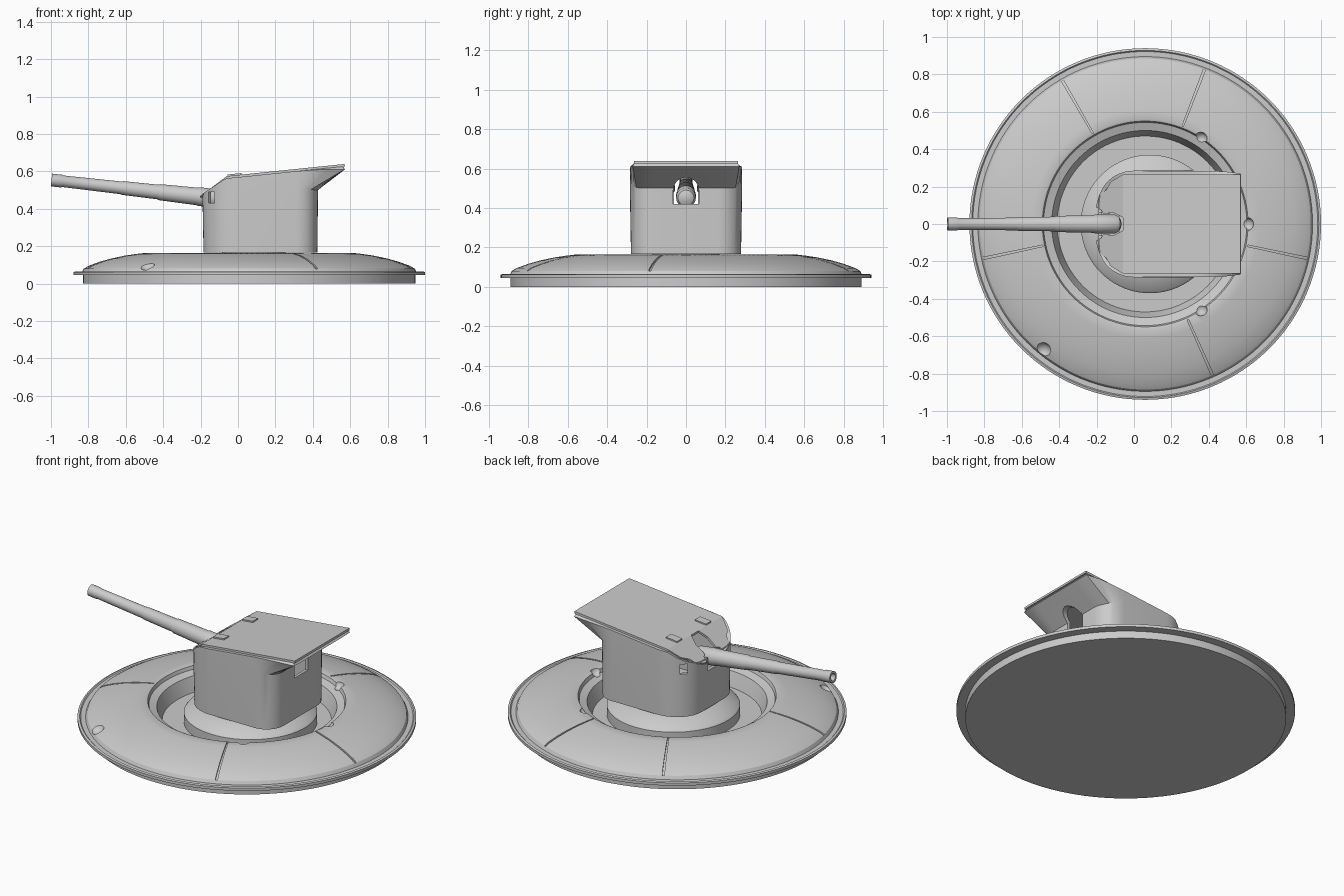
import bpy, bmesh
from math import sin, cos, tan, pi, radians
from mathutils import Vector

if "Cube" in bpy.data.objects:
    bpy.data.objects.remove(bpy.data.objects["Cube"])

grey = bpy.data.materials.new("weathered_grey")
grey.use_nodes = True
grey.diffuse_color = (0.6, 0.6, 0.6, 1)
grey.node_tree.nodes["Principled BSDF"].inputs["Base Color"].default_value = (0.6, 0.6, 0.6, 1)


def finish(name, bm, recalc=True):
    if recalc:
        bmesh.ops.recalc_face_normals(bm, faces=bm.faces[:])
    mesh = bpy.data.meshes.new(name)
    bm.to_mesh(mesh)
    bm.free()
    mesh.materials.append(grey)
    obj = bpy.data.objects.new(name, mesh)
    bpy.context.collection.objects.link(obj)
    return obj


def loft(bm, rings, cap_start=True, cap_end=True):
    """Skin closed rings of points, one after another."""
    vr = [[bm.verts.new(p) for p in ring] for ring in rings]
    for a, b in zip(vr, vr[1:]):
        for i in range(len(a)):
            j = (i + 1) % len(a)
            bm.faces.new((a[i], a[j], b[j], b[i]))
    if cap_start:
        bm.faces.new(vr[0][::-1])
    if cap_end:
        bm.faces.new(vr[-1])


def lathe(name, profile, centre_x=0, steps=128):
    bm = bmesh.new()
    loft(bm, [[(centre_x + r * cos(2 * pi * i / steps), r * sin(2 * pi * i / steps), z)
               for i in range(steps)] for r, z in profile])
    return finish(name, bm)


def activate(obj):
    bpy.ops.object.select_all(action='DESELECT')
    obj.select_set(True)
    bpy.context.view_layer.objects.active = obj


def cut(obj, bm):
    cutter = finish(obj.name + "_cutter", bm)
    cutter.hide_render = True
    mod = obj.modifiers.new("cut", 'BOOLEAN')
    mod.operation, mod.solver, mod.object = 'DIFFERENCE', 'EXACT', cutter
    activate(obj)
    bpy.ops.object.modifier_apply(modifier=mod.name)
    bpy.data.objects.remove(cutter)


def thicken(obj, amount):
    mod = obj.modifiers.new("thickness", 'SOLIDIFY')
    mod.thickness, mod.offset = amount, -1
    activate(obj)
    bpy.ops.object.modifier_apply(modifier=mod.name)


def smooth(obj, angle=30):
    activate(obj)
    bpy.ops.object.shade_smooth_by_angle(angle=radians(angle))


def sphere(bm, p, r):
    geom = bmesh.ops.create_uvsphere(bm, u_segments=16, v_segments=10, radius=r)
    bmesh.ops.translate(bm, verts=geom["verts"], vec=p)


# Round base with rim, domed armour ring and sunken well
BX = 0.06
dome = [(0.885, 0.08), (0.86, 0.095), (0.80, 0.117), (0.74, 0.134), (0.67, 0.149),
        (0.61, 0.158), (0.56, 0.164)]
base = lathe("base", [(0.89, 0), (0.89, 0.045), (0.94, 0.045), (0.94, 0.062), (0.928, 0.066),
                      (0.922, 0.06), (0.895, 0.06)] + dome +
             [(0.55, 0.16), (0.543, 0.14), (0.50, 0.125), (0.48, 0.07), (0.47, 0.04)], BX)

# Radial seams, rim notches and a dent in the armour ring
bm = bmesh.new()
band = [(r, z + 0.03) for r, z in dome] + [(r, z - 0.01) for r, z in reversed(dome)]
for deg in (120, 69, -12, -66, -168):
    loft(bm, [[(BX + r * cos(a), r * sin(a), z) for r, z in band]
              for a in (radians(deg) - 0.007, radians(deg) + 0.007)])
for deg in (57, 0, -57):
    sphere(bm, (BX + 0.545 * cos(radians(deg)), 0.545 * sin(radians(deg)), 0.165), 0.035)
sphere(bm, (-0.49, -0.68, 0.12), 0.05)
sphere(bm, (-0.42, -0.76, 0.12), 0.04)
cut(base, bm)
smooth(base)

# Pedestal and turning neck
smooth(lathe("pedestal", [(0.37, 0.03), (0.37, 0.10), (0.36, 0.112), (0.25, 0.155),
                          (0.19, 0.16), (0.17, 0.165), (0.17, 0.19)], 0.085, 96))


def roof_z(x):
    return 0.575 + (x + 0.06) * (0.103 if x > -0.06 else 0.75)


# Turret housing: rounded plan, flaring to a square overhang at the rear
plan, flare = [], []
for i in range(9):
    a = pi / 2 * i / 8
    plan.append((0.31 + 0.1 * cos(a), 0.165 + 0.1 * sin(a)))
    out = 1 if a <= pi / 4 else 1 / tan(a)
    side = tan(a) if a < pi / 4 else 1
    flare.append((0.31 + 0.25 * out, 0.165 + 0.098 * side))
for i in range(13):
    t = pi / 2 * i / 12
    p = (-0.17 * sin(t), 0.11 + 0.155 * cos(t))
    plan.append(p)
    flare.append(p)


def mirrored(pts):
    return pts + [(x, -y) for x, y in reversed(pts)]


plan, flare = mirrored(plan), mirrored(flare)
top = [(x, y, roof_z(x) - 0.012) for x, y in flare]
bm = bmesh.new()
loft(bm, [[(x, y, 0.18) for x, y in plan],
          [(x, y, min(0.51, t[2] - 0.02)) for (x, y), t in zip(plan, top)], top], cap_end=False)
housing = finish("turret_housing", bm)
thicken(housing, 0.02)

# Rear arched port, gun opening, sight slots and vent holes
bm = bmesh.new()
arch = [(-0.065, 0.42), (0.065, 0.42)] + [
    (0.065 * cos(pi * i / 12), 0.49 + 0.065 * sin(pi * i / 12)) for i in range(13)]
loft(bm, [[(x, y, z) for y, z in arch] for x in (0.3, 0.6)])
gap = [(-0.06, 0.40), (0.06, 0.40), (0.06, 0.62), (-0.06, 0.62)]
loft(bm, [[(x, y, z) for y, z in gap] for x in (-0.3, -0.1)])
for s in (1, -1):
    out = Vector((-0.65, s * 0.76, 0))
    along = Vector((0.76, s * 0.65, 0))
    up = Vector((0, 0, 1))
    mid = Vector((-0.13, s * 0.21, 0.46))
    corners = [(-0.022, -0.03), (0.022, -0.03), (0.022, 0.03), (-0.022, 0.03)]
    loft(bm, [[mid + out * d + along * u + up * v for u, v in corners] for d in (-0.05, 0.05)])
    for col in range(3):
        t = radians(52 + 12 * col)
        hole = Vector((-0.17 * sin(t), s * (0.11 + 0.155 * cos(t)), 0))
        n = Vector((-sin(t), s * cos(t), 0))
        tan_dir = n.cross(up)
        for row in range(4):
            c = hole + up * (0.325 + 0.025 * row)
            loft(bm, [[c + n * d + tan_dir * 0.006 * cos(k * pi / 3) + up * 0.006 * sin(k * pi / 3)
                       for k in range(6)] for d in (-0.01, 0.01)])
cut(housing, bm)
smooth(housing)

# Roof plate with sloping front visor, notched around the gun
bm = bmesh.new()
rear = [(0.57, 0.265), (-0.06, 0.265), (-0.06, 0.06), (-0.06, -0.06), (-0.06, -0.265), (0.57, -0.265)]
visor = [(-0.06, 0.265), (-0.125, 0.225), (-0.15, 0.18), (-0.185, 0.16), (-0.205, 0.09),
         (-0.175, 0.075), (-0.165, 0.055), (-0.11, 0.06), (-0.06, 0.035)]
visor_right = [(x, -y) for x, y in reversed(visor)]
for outline in (rear, visor, visor_right):
    bm.faces.new([bm.verts.new((x, y, roof_z(x))) for x, y in outline])
roof = finish("turret_roof", bm, recalc=False)
thicken(roof, 0.014)

# Small roof hatches
for s, label in ((1, "left"), (-1, "right")):
    bm = bmesh.new()
    rect = [(-0.055, 0.115), (0.02, 0.115), (0.02, 0.165), (-0.055, 0.165)]
    loft(bm, [[(x, s * y, roof_z(x) + h) for x, y in rect] for h in (-0.004, 0.008)])
    finish("roof_hatch_" + label, bm)

# Stepped gun barrel with hollow muzzle, slightly raised
barrel = lathe("gun_barrel", [(0.02, -0.02), (0.04, -0.01), (0.05, 0.01), (0.05, 0.12),
                              (0.047, 0.13), (0.043, 0.33), (0.039, 0.34), (0.037, 0.53),
                              (0.034, 0.54), (0.031, 0.85), (0.034, 0.86), (0.034, 0.913),
                              (0.021, 0.913), (0.021, 0.8)], 0, 32)
barrel.location = (-0.09, 0, 0.452)
barrel.rotation_mode = 'QUATERNION'
barrel.rotation_quaternion = Vector((-0.993, 0, 0.112)).to_track_quat('Z', 'Y')
smooth(barrel)
